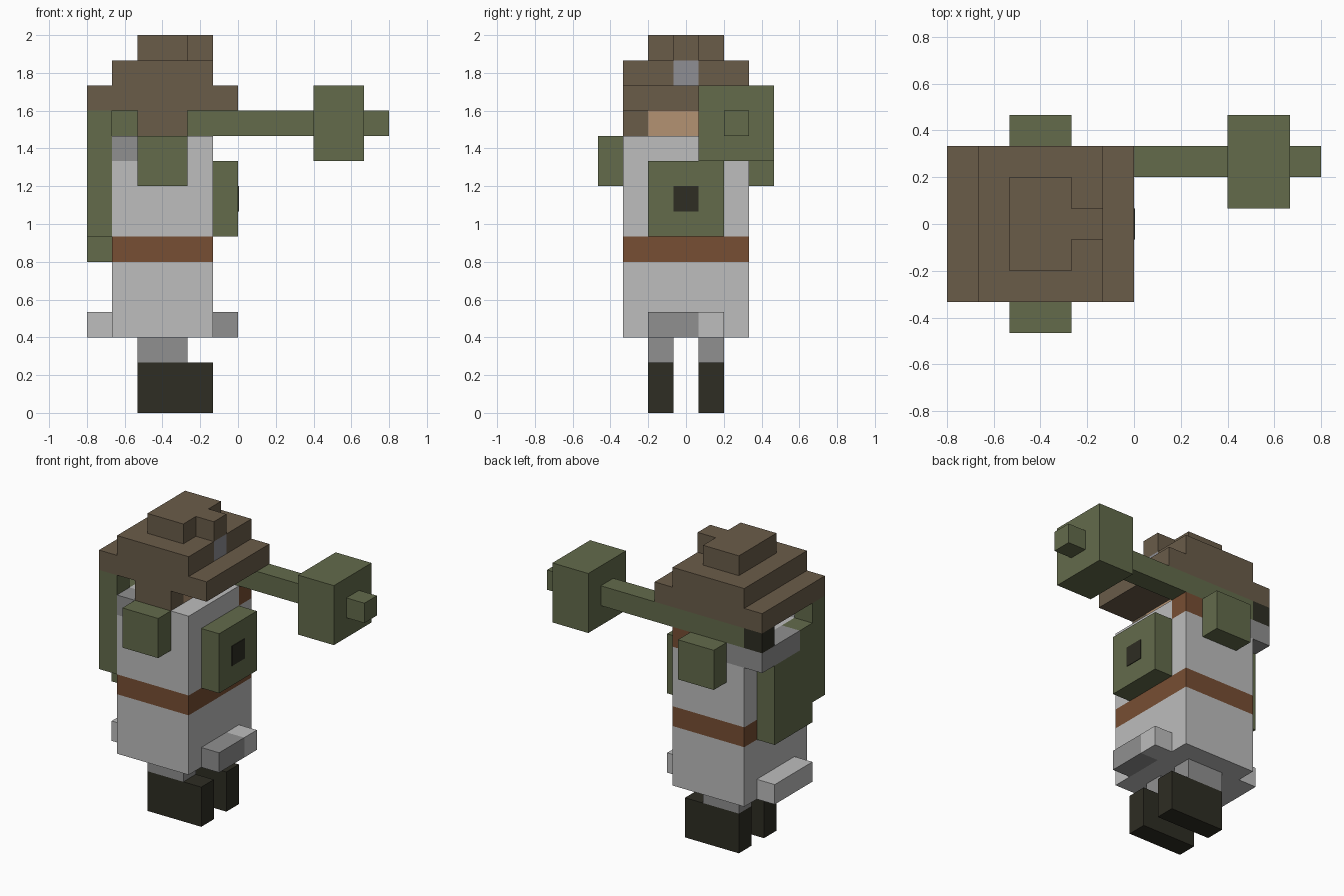
import bpy
import bmesh
from mathutils import Vector

default_cube = bpy.data.objects.get("Cube")
if default_cube:
    bpy.data.objects.remove(default_cube, do_unlink=True)

UNIT = 2 / 15                       # edge of one block
ORIGIN = Vector((6, 3.5, 0))        # block-grid corner relative to the centre


def material(name, hex_code):
    def linear(c):
        return c / 12.92 if c <= 0.04045 else ((c + 0.055) / 1.055) ** 2.4
    rgb = [linear(int(hex_code[i:i + 2], 16) / 255) for i in (0, 2, 4)]
    mat = bpy.data.materials.new(name)
    mat.use_nodes = True
    mat.diffuse_color = (*rgb, 1)
    bsdf = next(n for n in mat.node_tree.nodes if n.type == "BSDF_PRINCIPLED")
    bsdf.inputs["Base Color"].default_value = (*rgb, 1)
    bsdf.inputs["Roughness"].default_value = 0.9
    return mat


hat_brown = material("hat brown", "6A5C49")
olive = material("olive green", "636B4B")
cloth = material("light grey cloth", "BDBDBD")
shade_cloth = material("dark grey cloth", "909090")
leather = material("reddish leather", "774E33")
skin = material("skin", "B39272")
black = material("near black", "2E2D23")
steel = material("steel", "8E8E94")


def build(name, mat, *boxes):
    """One object from boxes, each given as x, y and z ranges in blocks."""
    bm = bmesh.new()
    for ranges in boxes:
        low, high = (Vector(corner) for corner in zip(*ranges))
        made = bmesh.ops.create_cube(bm, size=1)["verts"]
        centre, size = (low + high) / 2, high - low
        for v in made:
            v.co = Vector(a * b for a, b in zip(v.co, size)) + centre
            v.co = (v.co - ORIGIN) * UNIT
    mesh = bpy.data.meshes.new(name)
    bm.to_mesh(mesh)
    bm.free()
    mesh.materials.append(mat)
    obj = bpy.data.objects.new(name, mesh)
    bpy.context.collection.objects.link(obj)
    return obj


# Legs and boots, one pair on each side
for side, y in (("right", (2, 3)), ("left", (4, 5))):
    build(side + "_boot", black, ((2, 5), y, (0, 2)))
    build(side + "_leg", shade_cloth, ((2, 4), y, (2, 3)))

# Tunic, belt and chest
body_x, body_y = (1, 5), (1, 6)
build("tunic_skirt", cloth, (body_x, body_y, (3, 6)))
build("belt", leather, (body_x, body_y, (6, 7)))
build("chest", cloth, (body_x, body_y, (7, 10)))

# Shoulder layer
shoulder = (10, 11)
build("upper_chest", cloth,
      ((2, 4), body_y, shoulder),
      ((4, 5), (1, 5), shoulder),
      ((1, 2), (2, 5), shoulder))
build("sleeves", shade_cloth,
      ((1, 2), (1, 2), shoulder),
      ((1, 2), (5, 6), shoulder),
      ((0, 1), (3, 6), shoulder))
build("glove", leather, ((4, 5), (5, 6), shoulder))

# Coat hems
hem = (3, 4)
build("front_hem", shade_cloth, ((5, 6), (2, 4), hem))
build("front_hem_end", cloth, ((5, 6), (4, 5), hem))
build("back_hem", cloth, ((0, 1), (2, 5), hem))

# Pouches on both flanks
for side, y in (("right", (0, 1)), ("left", (6, 7))):
    build(side + "_pouch", olive, ((2, 4), y, (9, 11)))

# Chest pack with its dark square
build("chest_pack", olive, ((5, 6), (2, 5), (7, 10)))
build("chest_pack_square", black, ((6, 6.03), (3, 4), (8, 9)))

# Backpack with tall side strap
build("backpack", olive,
      ((0, 1), (2, 5), (6, 10)),
      ((0, 1), (2, 3), shoulder),
      ((0, 1), (1, 2), (7, 12)))

# Head and side hair
face_z = (11, 12)
build("head", skin, ((2, 4), (2, 5), face_z))
build("side_hair", hat_brown, ((2, 4), (1, 2), face_z))

# Stepped hat with a steel badge
build("hat_brim", hat_brown, ((0, 6), body_y, (12, 13)))
build("hat_middle", hat_brown,
      ((1, 4), body_y, (13, 14)),
      ((4, 5), (1, 3), (13, 14)),
      ((4, 5), (4, 6), (13, 14)))
build("hat_badge", steel, ((4, 5), (3, 4), (13, 14)))
build("hat_crown", hat_brown,
      ((2, 4), (2, 5), (14, 15)),
      ((4, 5), (3, 4), (14, 15)))

# Shoulder launcher: tube, wide head, tip and dark rear end
build("launcher_tube", olive, ((1, 9), (5, 6), face_z))
build("launcher_head", olive, ((9, 11), (4, 7), (10, 13)))
build("launcher_tip", olive, ((11, 12), (5, 6), face_z))
build("launcher_rear", black, ((0, 1), (5, 6), face_z))
